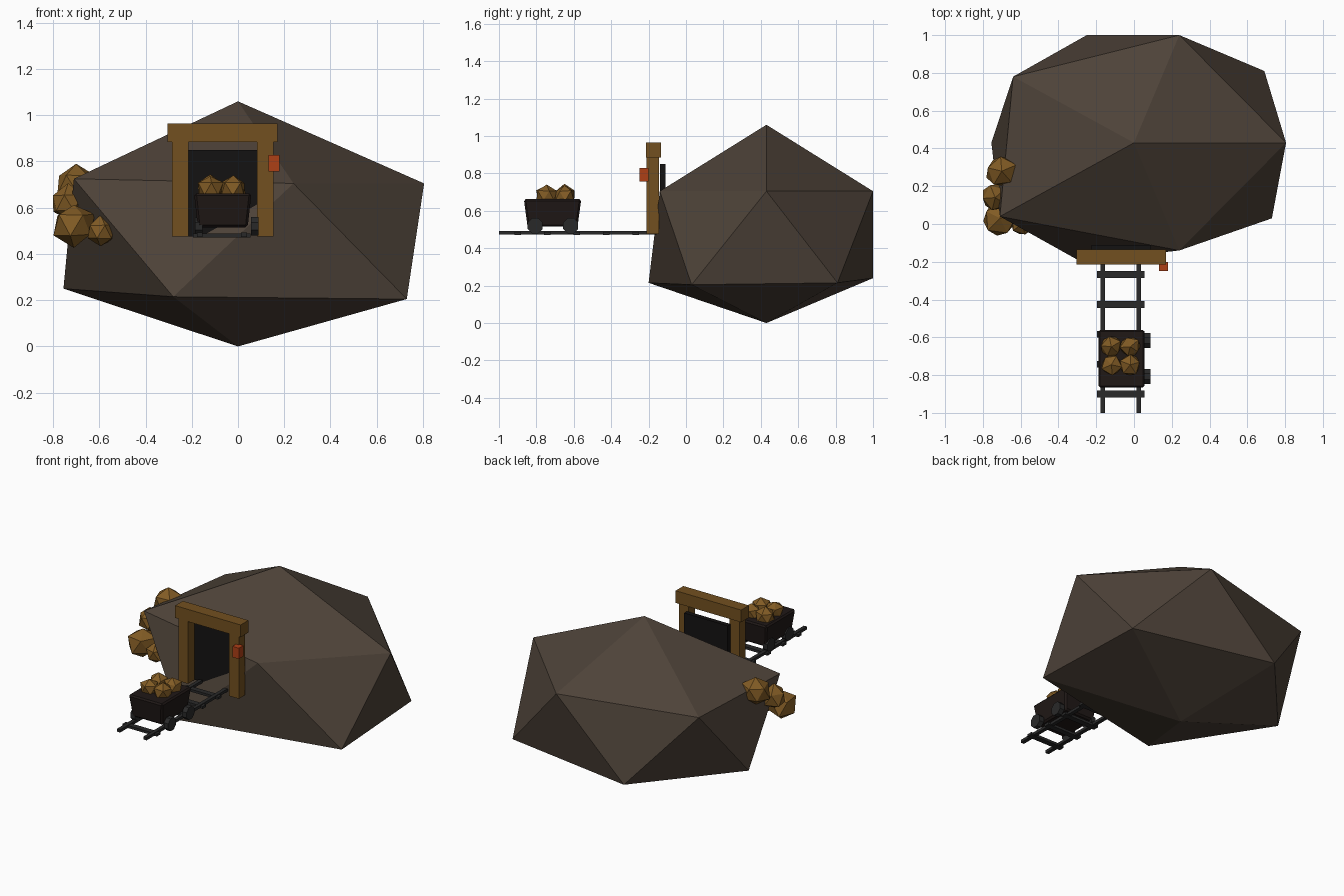
import bpy, bmesh, math, random
from mathutils import Vector, Matrix

if "Cube" in bpy.data.objects:
    bpy.data.objects.remove(bpy.data.objects["Cube"])

random.seed(4)


def material(name, rgb):
    m = bpy.data.materials.new(name)
    m.diffuse_color = (*rgb, 1)
    m.use_nodes = True
    m.node_tree.nodes["Principled BSDF"].inputs["Base Color"].default_value = m.diffuse_color
    return m


EARTH = material("earth", (0.075, 0.055, 0.04))
WOOD = material("wood", (0.17, 0.08, 0.014))
ORE = material("ore", (0.22, 0.105, 0.018))
LAMP = material("lamp", (0.42, 0.05, 0.008))
DARK = material("dark", (0.007, 0.006, 0.006))
CART = material("cart_metal", (0.014, 0.009, 0.008))
IRON = material("iron", (0.022, 0.022, 0.022))


def finish(name, bm, mat):
    bmesh.ops.recalc_face_normals(bm, faces=bm.faces)
    me = bpy.data.meshes.new(name)
    bm.to_mesh(me)
    bm.free()
    me.materials.append(mat)
    ob = bpy.data.objects.new(name, me)
    bpy.context.collection.objects.link(ob)
    return ob


def box(name, mat, x, y, z, taper=1.0, bevel=0.0):
    """Box from (min, max) ranges; taper scales the bottom face."""
    lo, hi = Vector((x[0], y[0], z[0])), Vector((x[1], y[1], z[1]))
    c, s = (lo + hi) / 2, hi - lo
    bm = bmesh.new()
    bmesh.ops.create_cube(bm, size=1)
    for v in bm.verts:
        k = taper if v.co.z < 0 else 1
        v.co = c + Vector((v.co.x * s.x * k, v.co.y * s.y * k, v.co.z * s.z))
    if bevel:
        bmesh.ops.bevel(bm, geom=bm.edges[:], offset=bevel, segments=1, affect='EDGES')
    return finish(name, bm, mat)


def chunk(name, loc, r):
    """Irregular twenty-sided lump of ore."""
    bm = bmesh.new()
    bmesh.ops.create_icosphere(bm, subdivisions=1, radius=r)
    for v in bm.verts:
        v.co *= random.uniform(0.88, 1.1)
    bmesh.ops.rotate(bm, verts=bm.verts, cent=(0, 0, 0),
                     matrix=Matrix.Rotation(random.uniform(0, 6), 3, 'Z'))
    bmesh.ops.translate(bm, verts=bm.verts, vec=loc)
    return finish(name, bm, ORE)


# Hill: an irregular icosahedron, lower and upper rings plus two tips
low = [(0.73, 0.03, 0.205), (-0.28, -0.20, 0.215), (-0.755, 0.43, 0.25),
       (-0.25, 1.0, 0.24), (0.69, 0.81, 0.215)]
high = [(0.24, -0.14, 0.705), (-0.71, 0.04, 0.725), (-0.64, 0.78, 0.70),
        (0.24, 1.0, 0.705), (0.805, 0.43, 0.705)]
bm = bmesh.new()
L = [bm.verts.new(p) for p in low]
H = [bm.verts.new(p) for p in high]
base, peak = bm.verts.new((0, 0.43, 0)), bm.verts.new((0, 0.43, 1.06))
for i in range(5):
    j = (i + 1) % 5
    for tri in ((base, L[i], L[j]), (peak, H[i], H[j]),
                (L[i], L[j], H[i]), (H[i], H[j], L[j])):
        bm.faces.new(tri)
finish("hill", bm, EARTH)

# Mine entrance
box("tunnel_mouth", DARK, (-0.225, 0.09), (-0.14, -0.11), (0.475, 0.85))
box("left_post", WOOD, (-0.285, -0.215), (-0.21, -0.145), (0.475, 0.89))
box("right_post", WOOD, (0.083, 0.153), (-0.21, -0.145), (0.475, 0.89))
box("lintel", WOOD, (-0.305, 0.17), (-0.215, -0.135), (0.885, 0.965))
box("lantern", LAMP, (0.132, 0.18), (-0.248, -0.20), (0.757, 0.828))

# Track
for side, x in (("left", -0.165), ("right", 0.026)):
    box(side + "_rail", IRON, (x - 0.012, x + 0.012), (-1.0, -0.15), (0.474, 0.492))
for i in range(5):
    y = -0.9 + i * 0.158
    box(f"sleeper_{i + 1}", IRON, (-0.195, 0.055), (y - 0.018, y + 0.018), (0.472, 0.488))

# Cart with wheels
box("cart_body", CART, (-0.19, 0.058), (-0.867, -0.56), (0.515, 0.662), 0.87, 0.01)
for x in (-0.17, 0.072):
    for y in (-0.807, -0.617):
        bm = bmesh.new()
        bmesh.ops.create_cone(bm, cap_ends=True, segments=8, radius1=0.044, radius2=0.044,
                              depth=0.032,
                              matrix=Matrix.Translation((x, y, 0.52))
                              @ Matrix.Rotation(math.pi / 2, 4, 'Y')
                              @ Matrix.Rotation(math.pi / 8, 4, 'Z'))
        finish("wheel", bm, IRON)

# Ore in the cart
for x in (-0.12, -0.02):
    for y in (-0.745, -0.65):
        chunk("cart_ore", (x, y, 0.68), 0.06)

# Ore vein on the left flank
for loc, r in (((-0.70, 0.28, 0.70), 0.09), ((-0.735, 0.14, 0.62), 0.08),
               ((-0.71, 0.03, 0.525), 0.095), ((-0.595, 0.0, 0.495), 0.068)):
    chunk("vein_ore", loc, r)
